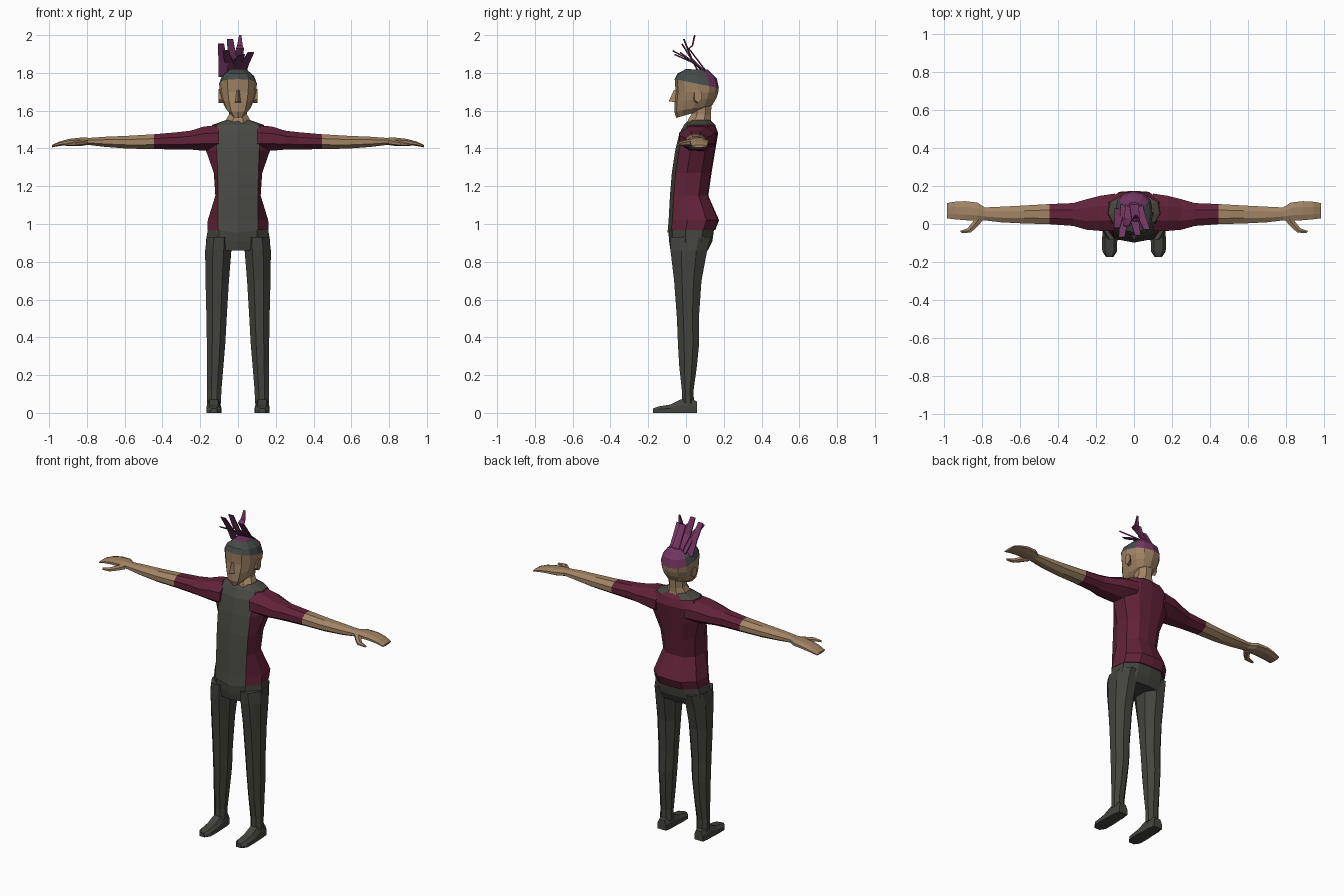
import bpy, bmesh, math
from mathutils import Vector
from mathutils.bvhtree import BVHTree

if "Cube" in bpy.data.objects:
    bpy.data.objects.remove(bpy.data.objects["Cube"])

X, Y, Z = Vector((1, 0, 0)), Vector((0, 1, 0)), Vector((0, 0, 1))


def material(name, *rgb):
    m = bpy.data.materials.new(name)
    m.use_nodes = True
    m.diffuse_color = (*rgb, 1)
    m.node_tree.nodes["Principled BSDF"].inputs["Base Color"].default_value = (*rgb, 1)
    return m


skin = material("skin", .36, .23, .13)
maroon = material("maroon cloth", .12, .016, .04)
panel = material("grey cloth", .066, .068, .058)
trousers = material("trouser grey", .056, .058, .048)
stubble = material("shaved hair", .06, .07, .066)
purple = material("purple hair", .17, .035, .12)
iris = material("iris", .05, .08, .085)
dark = material("brow", .025, .02, .017)


def finish(name, bm, mats, mirror=False):
    bmesh.ops.recalc_face_normals(bm, faces=bm.faces)
    me = bpy.data.meshes.new(name)
    bm.to_mesh(me)
    bm.free()
    ob = bpy.data.objects.new(name, me)
    bpy.context.collection.objects.link(ob)
    for m in mats:
        me.materials.append(m)
    if mirror:
        ob.modifiers.new("Mirror", "MIRROR")
    return ob


def loft_mesh(rings, pick=lambda i, j: 0):
    """Skin closed rings of points and cap both ends."""
    bm = bmesh.new()
    rows = [[bm.verts.new(p) for p in r] for r in rings]
    n = len(rows[0])
    for i in range(len(rows) - 1):
        for j in range(n):
            k = (j + 1) % n
            f = bm.faces.new((rows[i][j], rows[i][k], rows[i + 1][k], rows[i + 1][j]))
            f.material_index = pick(i, j)
    for i, row in ((0, rows[0]), (len(rows) - 2, rows[-1])):
        bm.faces.new(row).material_index = pick(i, n // 2)
    return bm


def oval(c, u, v, n=8):
    """Faceted oval whose flats touch the radii u and v."""
    s = 1 / math.cos(math.pi / n)
    angles = [2 * math.pi * (k + .5) / n for k in range(n)]
    return [Vector(c) + u * s * math.cos(a) + v * s * math.sin(a) for a in angles]


# Torso and hips share one cross-section
def trunk_ring(z, w, p, yf, yb, dip=0):
    d = yb - yf
    half = [(p, yf + .02), (w, yf + d * .38), (w * .93, yf + d * .75), (w * .5, yb - .006)]
    pts = [(0, yf)] + half + [(0, yb)] + [(-x, y) for x, y in reversed(half)]
    return [Vector((x, y, z - (dip if k == 0 else 0))) for k, (x, y) in enumerate(pts)]


def shirt_colour(i, j):
    if j in (0, 9):
        return 1
    return 1 if i == 6 and j not in (4, 5) else 0


shirt = [trunk_ring(.968, .162, .105, -.098, .155, .015),
         trunk_ring(1.02, .16, .105, -.092, .175),
         trunk_ring(1.15, .12, .105, -.085, .118),
         trunk_ring(1.27, .128, .108, -.075, .135),
         trunk_ring(1.39, .17, .112, -.057, .155),
         trunk_ring(1.48, .168, .12, -.035, .17),
         trunk_ring(1.525, .135, .11, -.01, .155),
         trunk_ring(1.55, .065, .05, .015, .13)]
finish("shirt", loft_mesh(shirt, shirt_colour), [maroon, panel])

hips = [trunk_ring(.86, .165, .1, -.082, .115), trunk_ring(.91, .17, .1, -.09, .14),
        trunk_ring(.985, .157, .1, -.094, .15)]
finish("hips", loft_mesh(hips), [trousers])

# Legs: height, inner x, outer x, front y, back y
legs = [(.05, .09, .163, -.022, .042), (.12, .088, .163, -.022, .04),
        (.25, .077, .163, -.036, .058), (.37, .067, .165, -.043, .07),
        (.5, .06, .167, -.048, .068), (.7, .048, .172, -.063, .082),
        (.86, .035, .174, -.082, .112), (.93, .035, .165, -.085, .13)]
finish("leg", loft_mesh([oval(((a + b) / 2, (f + r) / 2, z), X * (b - a) / 2, Y * (r - f) / 2)
                         for z, a, b, f, r in legs]), [trousers], True)

# Shoes: y, half width, height
shoes = [(.058, .03, .06), (.02, .036, .08), (-.03, .037, .07), (-.08, .04, .045),
         (-.145, .039, .034), (-.175, .018, .024)]


def shoe_ring(y, w, h):
    section = [(-w, 0), (w, 0), (w, h * .55), (w * .6, h), (-w * .6, h), (-w, h * .55)]
    return [Vector((.128 + x, y, z)) for x, z in section]


finish("shoe", loft_mesh([shoe_ring(*s) for s in shoes]), [trousers], True)

# Arms with hands: x, centre y, y radius, centre z, z radius
arms = [(.1, .062, .098, 1.455, .068), (.18, .056, .092, 1.452, .064),
        (.25, .05, .08, 1.444, .05), (.32, .05, .06, 1.44, .046),
        (.445, .052, .053, 1.436, .039), (.58, .05, .047, 1.433, .034),
        (.7, .05, .041, 1.435, .027), (.785, .053, .034, 1.437, .019),
        (.825, .065, .048, 1.438, .02), (.89, .07, .05, 1.435, .016),
        (.945, .071, .046, 1.425, .012), (.985, .07, .04, 1.412, .006)]
finish("arm", loft_mesh([oval((x, y, z), Y * a, Z * b) for x, y, a, z, b in arms],
                        lambda i, j: int(i > 3)), [maroon, skin], True)

thumb = [((.81, .035, 1.434), .022), ((.84, -.005, 1.428), .017),
         ((.868, -.034, 1.424), .014), ((.912, -.042, 1.42), .007)]
finish("thumb", loft_mesh([oval(c, (X * .6 + Y * .8) * r, Z * r * .75, 6) for c, r in thumb]),
       [skin], True)

# Neck
neck = [(1.52, .07, .072, .068), (1.553, .062, .072, .06), (1.58, .048, .08, .052),
        (1.66, .048, .085, .052)]
finish("neck", loft_mesh([oval((0, y, z), X * a, Y * b) for z, a, y, b in neck]), [skin])


# Head: front z, back z, half width, front y, back y
def head_ring(zf, zb, w, yf, yb, n=12):
    pts = []
    for k in range(n):
        s, c = math.sin(2 * math.pi * k / n), math.cos(2 * math.pi * k / n)
        x, y = (math.copysign(abs(t) ** .85, t) for t in (s, c))
        pts.append(Vector((x * w, (yf + yb) / 2 - y * (yb - yf) / 2,
                           zf + (zb - zf) * (1 - y) / 2)))
    return pts


head_rings = [head_ring(1.562, 1.605, .035, -.052, .1), head_ring(1.595, 1.63, .066, -.062, .14),
              head_ring(1.65, 1.665, .086, -.06, .16), head_ring(1.7, 1.695, .097, -.055, .17),
              head_ring(1.767, 1.72, .1, -.06, .174), head_ring(1.797, 1.77, .085, -.045, .163),
              head_ring(1.82, 1.817, .045, .0, .115)]


def head_colour(i, j):
    if i < 4:
        return 0
    return 2 if 4 <= j <= 7 else 1


head_bm = loft_mesh(head_rings, head_colour)
surface = BVHTree.FromBMesh(head_bm)
finish("head", head_bm, [skin, stubble, purple])

# Nose and ears
nose = [[Vector(p) for p in ((-.008, -.05, 1.71), (.008, -.05, 1.71), (0, -.064, 1.708))],
        [Vector(p) for p in ((-.018, -.05, 1.643), (.018, -.05, 1.643), (0, -.092, 1.65))]]
finish("nose", loft_mesh(nose), [skin])
ears = [oval((.08, .055, 1.672), Y * .016, Z * .028, 6), oval((.102, .064, 1.678), Y * .02, Z * .032, 6)]
finish("ear", loft_mesh(ears), [skin], True)


# Painted face details as thin plates laid on the head
def face_plate(name, x, z, a, b, mat, tilt=0, lift=.003, n=8):
    hit, normal, _, _ = surface.ray_cast(Vector((x, -1, z)), Y)
    side = Z.cross(normal).normalized()
    up = normal.cross(side)
    u, v = side * math.cos(tilt) + up * math.sin(tilt), up * math.cos(tilt) - side * math.sin(tilt)
    rings = [oval(hit + normal * t, u * a, v * b, n) for t in (-.003, lift)]
    finish(name, loft_mesh(rings), [mat], x > 0)


face_plate("eye_outline", .05, 1.697, .018, .013, dark)
face_plate("iris", .05, 1.697, .01, .01, iris, lift=.005)
face_plate("eyebrow", .05, 1.725, .024, .006, dark, .1, n=4)
face_plate("mouth", 0, 1.607, .022, .004, dark, n=4)


# Upright hair strands as folded ribbons
def strand(name, path, widths):
    bm = bmesh.new()
    rows = [[bm.verts.new(Vector(p) + X * w * s + Y * abs(s) * .006) for s in (-.5, 0, .5)]
            for p, w in zip(path, widths)]
    for a, b in zip(rows, rows[1:]):
        for k in (0, 1):
            bm.faces.new((a[k], a[k + 1], b[k + 1], b[k]))
    ob = finish(name, bm, [purple])
    ob.modifiers.new("Thickness", "SOLIDIFY").thickness = .006


strands = [[(-.078, .08, 1.78), (-.08, .04, 1.86), (-.09, -.02, 1.955)],
           [(-.045, .1, 1.8), (-.05, .04, 1.86), (-.065, -.07, 1.92)],
           [(-.02, .1, 1.81), (-.03, .03, 1.88), (-.042, -.01, 1.98)],
           [(.0, .1, 1.81), (.01, .01, 1.93), (.01, .03, 1.945), (.012, .042, 2.0)],
           [(.02, .1, 1.81), (.035, .05, 1.85), (.068, -.03, 1.91)],
           [(-.01, .1, 1.81), (.0, .03, 1.86), (.02, -.06, 1.9)]]
for path in strands:
    strand("hair_strand", path, (.05, .042, .03, .012) if len(path) > 3 else (.05, .045, .032))
